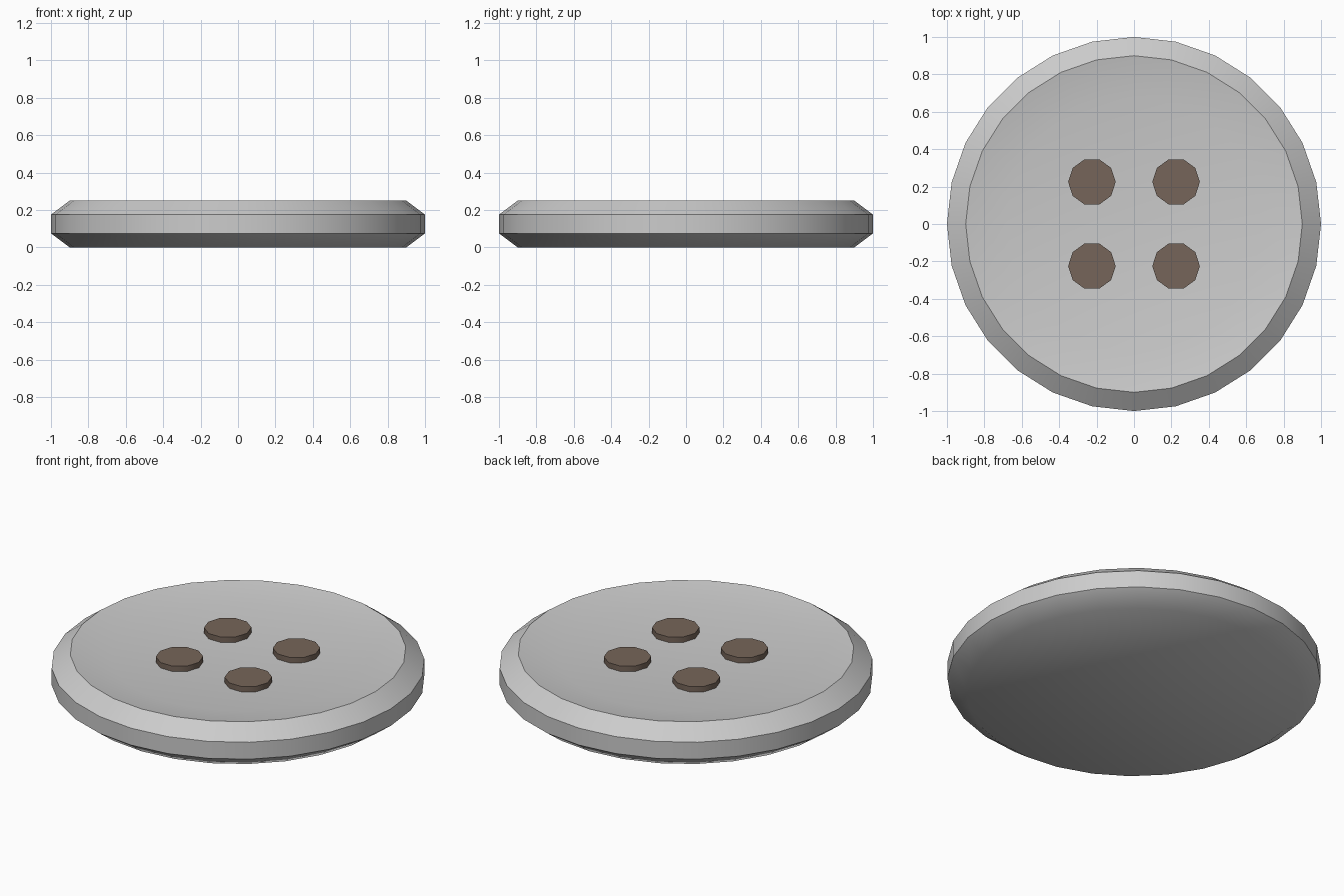
import bpy, bmesh, math

if "Cube" in bpy.data.objects:
    bpy.data.objects.remove(bpy.data.objects["Cube"])

SIDES = 28


def finish(name, bm, angle=40):
    bmesh.ops.recalc_face_normals(bm, faces=bm.faces)
    mesh = bpy.data.meshes.new(name)
    bm.to_mesh(mesh)
    bm.free()
    obj = bpy.data.objects.new(name, mesh)
    bpy.context.collection.objects.link(obj)
    bpy.ops.object.select_all(action='DESELECT')
    obj.select_set(True)
    bpy.context.view_layer.objects.active = obj
    bpy.ops.object.shade_smooth_by_angle(angle=math.radians(angle))
    return obj


def lathe(name, profile, sides):
    """Stack rings of (radius, z), closed by a flat cap at each end."""
    bm = bmesh.new()
    rings = [[bm.verts.new((r * math.cos(2 * math.pi * i / sides),
                            r * math.sin(2 * math.pi * i / sides), z))
              for i in range(sides)] for r, z in profile]
    for low, high in zip(rings, rings[1:]):
        for i in range(sides):
            j = (i + 1) % sides
            bm.faces.new((low[i], low[j], high[j], high[i]))
    bm.faces.new(rings[0][::-1])
    bm.faces.new(rings[-1])
    return finish(name, bm)


# Button body: bevelled disc with a shallow dished top
lathe("button_body", [(0.9, 0.0), (1.0, 0.075), (1.0, 0.175),
                      (0.9, 0.25), (0.68, 0.21)], SIDES)

# Four dark thread-hole discs standing just above the dish floor
brown = bpy.data.materials.new("dark_brown")
brown.diffuse_color = (0.18, 0.13, 0.1, 1)
brown.use_nodes = True
brown.node_tree.nodes["Principled BSDF"].inputs["Base Color"].default_value = brown.diffuse_color
for sx in (-1, 1):
    for sy in (-1, 1):
        hole = lathe("thread_hole", [(0.127, 0.18), (0.127, 0.242)], 10)
        hole.location = (0.225 * sx, 0.225 * sy, 0)
        hole.data.materials.append(brown)
